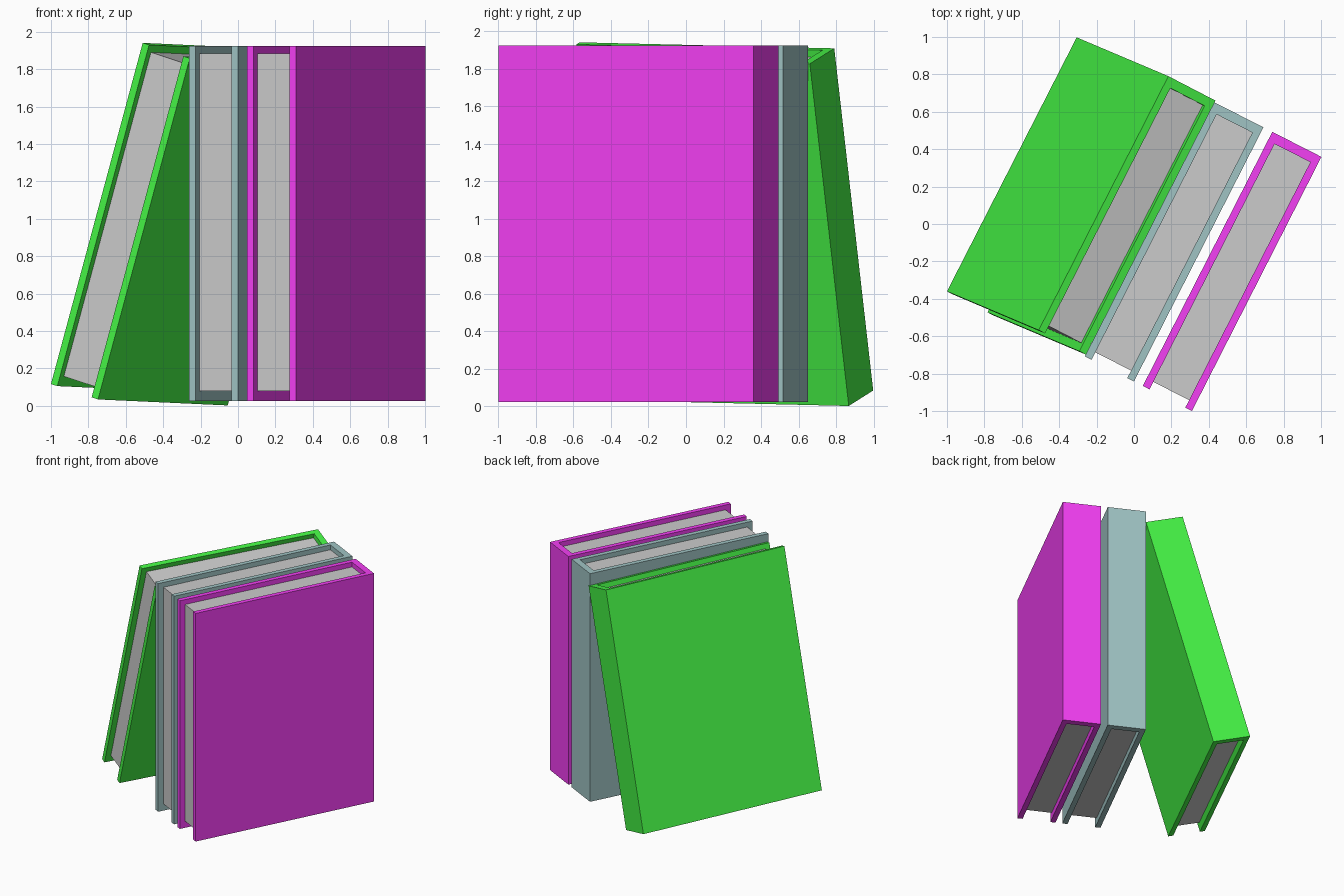
import bpy, bmesh, math
from mathutils import Matrix, Vector

if "Cube" in bpy.data.objects:
    bpy.data.objects.remove(bpy.data.objects["Cube"])

W, D, H = 0.295, 1.525, 1.90       # book width, depth, height
BOARD, SPINE = 0.04, 0.052         # cover board and spine thickness
FORE, LOW, HIGH = 0.045, 0.055, 0.04   # page recess at front, bottom, top


def prism(name, profile, z0, z1, frame, colour=None):
    """Extrude a plan outline from z0 to z1 and place it in the book's frame."""
    bm = bmesh.new()
    face = bm.faces.new([bm.verts.new((x, y, z0)) for x, y in profile])
    ext = bmesh.ops.extrude_face_region(bm, geom=[face])
    verts = [g for g in ext["geom"] if isinstance(g, bmesh.types.BMVert)]
    bmesh.ops.translate(bm, verts=verts, vec=(0, 0, z1 - z0))
    bmesh.ops.recalc_face_normals(bm, faces=bm.faces[:])
    mesh = bpy.data.meshes.new(name)
    bm.to_mesh(mesh)
    bm.free()
    obj = bpy.data.objects.new(name, mesh)
    obj.matrix_world = frame
    bpy.context.collection.objects.link(obj)
    if colour:
        mat = bpy.data.materials.new(name)
        mat.diffuse_color = (*colour, 1)
        mat.use_nodes = True
        mat.node_tree.nodes["Principled BSDF"].inputs["Base Color"].default_value = mat.diffuse_color
        mesh.materials.append(mat)
    return obj


def book(name, colour, frame):
    # U-shaped hard cover with the spine at the back
    cover = [(0, 0), (BOARD, 0), (BOARD, D - SPINE), (W - BOARD, D - SPINE),
             (W - BOARD, 0), (W, 0), (W, D), (0, D)]
    prism(name + "_cover", cover, 0, H, frame, colour)
    # recessed page block
    pages = [(BOARD, FORE), (W - BOARD, FORE),
             (W - BOARD, D - SPINE), (BOARD, D - SPINE)]
    prism(name + "_pages", pages, LOW, H - HIGH, frame)


# two upright books, side by side
turn = Matrix.Rotation(math.radians(-27), 4, 'Z')
across = turn @ Vector((1, 0, 0))
corner = Vector((0.047, -0.866, 0.025))
book("magenta_book", (0.9, 0.05, 0.9), Matrix.Translation(corner) @ turn)
book("teal_book", (0.35, 0.55, 0.55),
     Matrix.Translation(corner - 0.348 * across) @ turn)

# leaning book, tilted towards the others
depth = Vector((0.455, 0.891, -0.021)).normalized()
side = depth.cross(Vector((0.2605, -0.105, 0.9605))).normalized()
up = side.cross(depth)
lean = Matrix((side, depth, up)).transposed().to_4x4()
book("green_book", (0.06, 0.9, 0.06),
     Matrix.Translation((-1.0, -0.36, 0.117)) @ lean)
